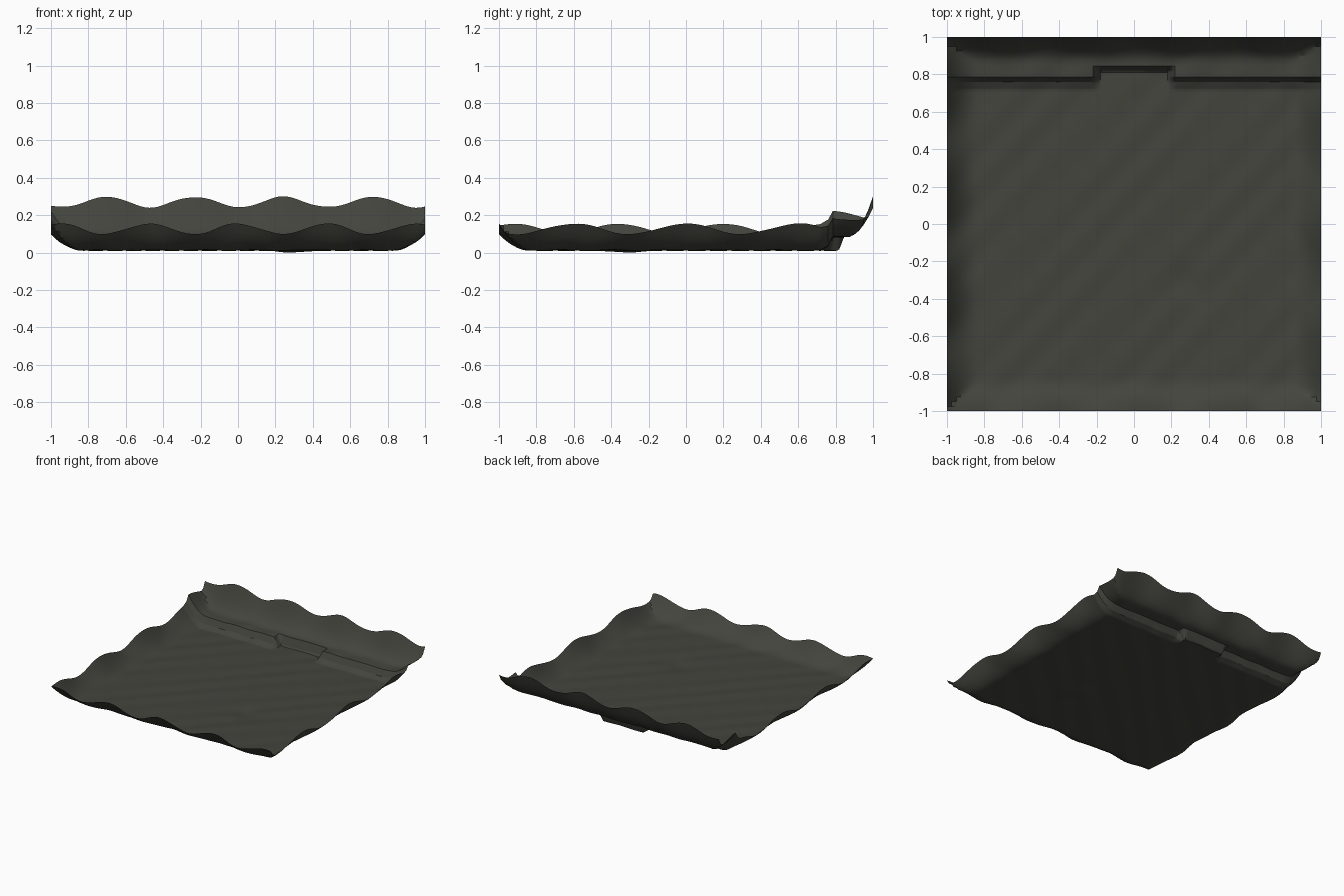
import bpy, bmesh, math

if "Cube" in bpy.data.objects:
    bpy.data.objects.remove(bpy.data.objects["Cube"])


def ramp(v, pts):
    """Piecewise linear interpolation through (position, value) points."""
    if v <= pts[0][0]:
        return pts[0][1]
    for (a, za), (b, zb) in zip(pts, pts[1:]):
        if v <= b:
            return za + (zb - za) * (v - a) / (b - a)
    return pts[-1][1]


def wave(v, peak, period):
    return math.cos(2 * math.pi * (v - peak) / period)


LEDGE = [(0.72, 0), (0.76, 0.022), (0.785, 0.07), (0.85, 0.073)]
NOTCH = [(0.81, 0), (0.82, 0.008), (0.845, 0.073)]


def height(x, y):
    # raised ledge along the back, with a notch in the middle
    w = ramp(abs(x), [(0.18, 0), (0.22, 1)])
    ledge = (1 - w) * ramp(y, NOTCH) + w * ramp(y, LEDGE)
    # curled rims with wavy edges
    def curl(d, start, h):
        return h * max(0.0, (d - start) / (1 - start)) ** 2
    front = curl(-y, 0.83, 0.115 + 0.028 * wave(x, 0.0, 0.475))
    back = curl(y, 0.86, 0.185 + 0.028 * wave(x, 0.245, 0.475))
    left = curl(-x, 0.83, 0.115 + 0.028 * wave(y, -0.36, 0.56))
    right = curl(x, 0.83, 0.115 + 0.028 * wave(y, 0.0, 0.6))
    # gentle unevenness and one shallow dip in the floor
    bumps = 0.002 * math.sin(22 * (x - y)) + 0.0015 * math.sin(31 * x) * math.sin(27 * y)
    dip = 0.013 * math.exp(-((x - 0.3) ** 2 + (y + 0.32) ** 2) / 0.008)
    return 0.022 + ledge + max(front, back, left, right) + bumps - dip


# grid lines: regular spacing plus extra lines at the creases
xs = {round(-1 + i * 0.025, 4) for i in range(81)} | {s * v for s in (-1, 1) for v in (0.18, 0.19, 0.21, 0.22)}
ys = {round(-1 + i * 0.025, 4) for i in range(81)} | {0.72, 0.74, 0.76, 0.785, 0.81, 0.82, 0.845}
xs, ys = sorted(xs), sorted(ys)

bm = bmesh.new()
rows = [[bm.verts.new((x, y, height(x, y))) for x in xs] for y in ys]
for lower, upper in zip(rows, rows[1:]):
    for i in range(len(xs) - 1):
        bm.faces.new((lower[i], lower[i + 1], upper[i + 1], upper[i]))
low = min(v.co.z for v in bm.verts)
bmesh.ops.translate(bm, verts=bm.verts, vec=(0, 0, -low))
mesh = bpy.data.meshes.new("ground_sheet")
bm.to_mesh(mesh)
bm.free()

sheet = bpy.data.objects.new("ground_sheet", mesh)
bpy.context.collection.objects.link(sheet)
mat = bpy.data.materials.new("dark olive grey")
mat.diffuse_color = (0.058, 0.058, 0.048, 1)
mat.use_nodes = True
mat.node_tree.nodes["Principled BSDF"].inputs["Base Color"].default_value = mat.diffuse_color
mesh.materials.append(mat)

bpy.context.view_layer.objects.active = sheet
sheet.select_set(True)
bpy.ops.object.shade_smooth_by_angle(angle=math.radians(30))
